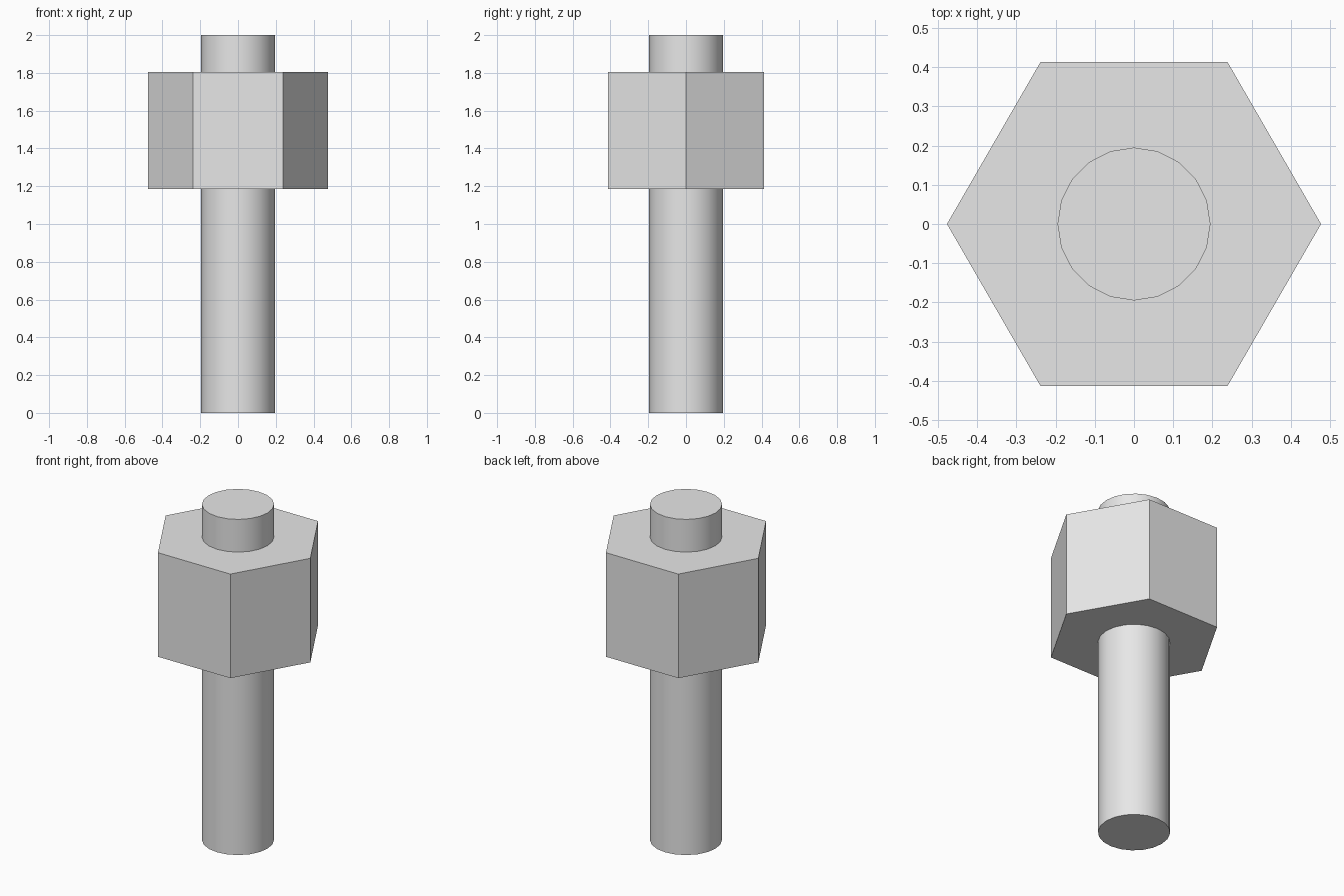
import bpy
import math

cube = bpy.data.objects.get("Cube")
if cube:
    bpy.data.objects.remove(cube, do_unlink=True)

# Single plain metal colour
metal = bpy.data.materials.new("light_grey_metal")
metal.use_nodes = True
grey = (0.8, 0.8, 0.8, 1.0)
metal.diffuse_color = grey
for node in metal.node_tree.nodes:
    if node.type == "BSDF_PRINCIPLED":
        node.inputs["Base Color"].default_value = grey


def prism(name, sides, radius, bottom, top, turn=0.0):
    """Upright capped prism between two heights."""
    bpy.ops.mesh.primitive_cylinder_add(
        vertices=sides, radius=radius, depth=top - bottom,
        location=(0, 0, (bottom + top) / 2), rotation=(0, 0, turn))
    obj = bpy.context.object
    obj.name = name
    obj.data.name = name
    obj.data.materials.append(metal)
    return obj


# Round shaft, smooth around its side with sharp end caps
shaft = prism("bolt_shaft", 20, 0.195, 0.0, 2.0)
bpy.ops.object.shade_smooth_by_angle(angle=math.radians(30))

# Hexagonal nut with corners pointing left and right
nut = prism("hex_nut", 6, 0.477, 1.185, 1.805, math.radians(30))
